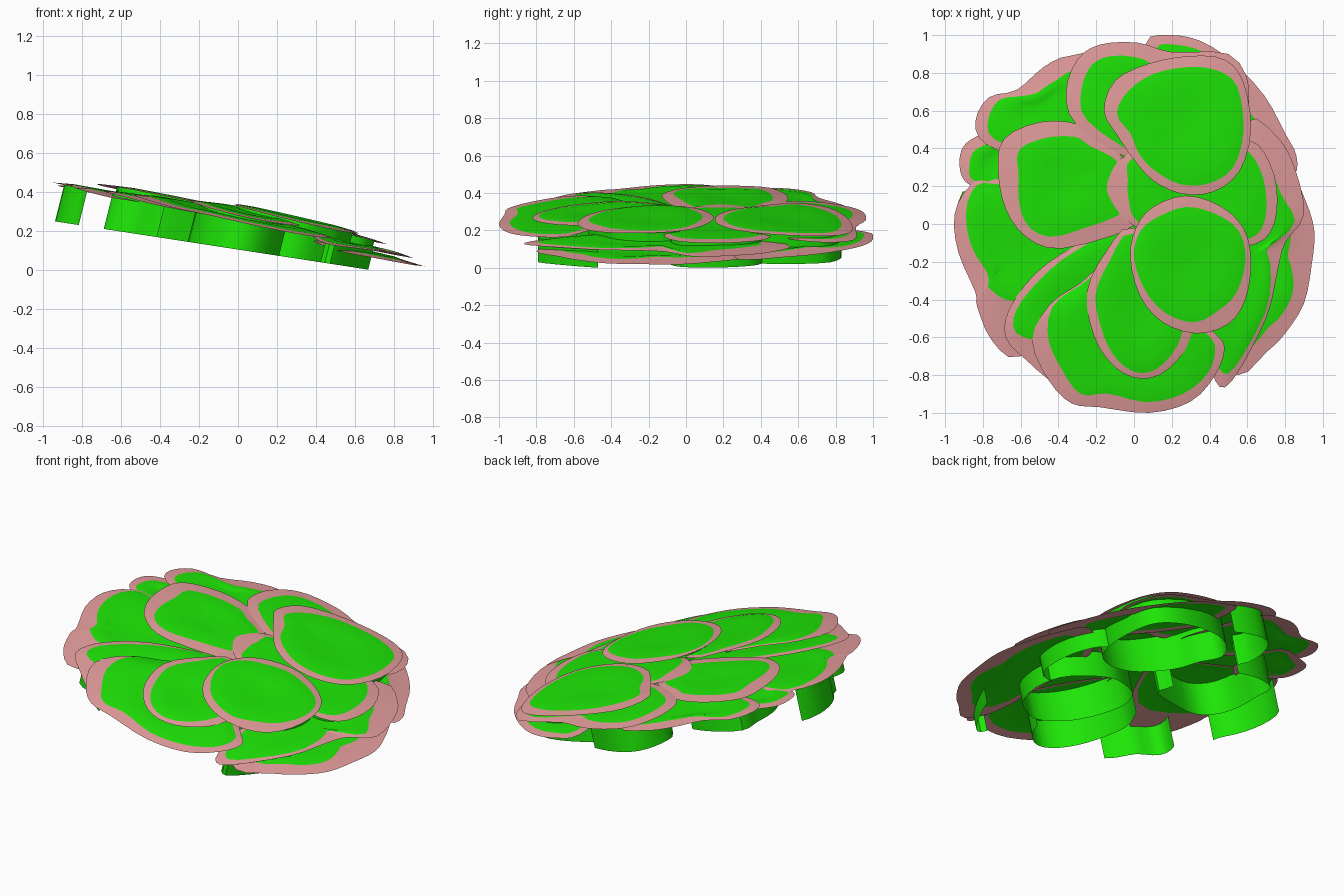
import bpy, bmesh, math
from mathutils import Vector

if "Cube" in bpy.data.objects:
    bpy.data.objects.remove(bpy.data.objects["Cube"])


def material(name, rgb):
    m = bpy.data.materials.new(name)
    m.diffuse_color = (*rgb, 1)
    m.use_nodes = True
    m.node_tree.nodes["Principled BSDF"].inputs["Base Color"].default_value = m.diffuse_color
    return m


PINK = material("pink_rim", (0.79, 0.34, 0.34))
GREEN = material("leaf_green", (0.013, 0.8, 0.002))


def height(x, y):
    """Tilted, gently domed surface shared by all the leaves."""
    return 0.335 - 0.215 * x - 0.025 * x * x - 0.05 * y * y


def smooth_loop(pts, n=3):
    """Closed Catmull-Rom curve through (x, y, rim width) points."""
    out, k = [], len(pts)
    for i in range(k):
        a, b, c, d = (Vector(pts[(i + j) % k]) for j in (-1, 0, 1, 2))
        for s in range(n):
            t = s / n
            out.append(0.5 * (2 * b + (c - a) * t + (2 * a - 5 * b + 4 * c - d) * t * t
                              + (3 * b - a - 3 * c + d) * t ** 3))
    return out


def petal(name, level, pts, skirt=None):
    """Green leaf with a pink rim; skirt = (first, last) outline point with a hanging wall."""
    n = 3
    loop = smooth_loop(pts, n)
    cx = sum(p.x for p in loop) / len(loop)
    cy = sum(p.y for p in loop) / len(loop)
    bm = bmesh.new()

    def ring(scale, lift, inset):
        vs = []
        for p in loop:
            dx, dy = p.x - cx, p.y - cy
            r = math.hypot(dx, dy)
            f = scale * max(0.1, 1 - max(p.z, 0.005) / r) if inset else scale
            x, y = cx + dx * f, cy + dy * f
            vs.append(bm.verts.new((x, y, height(x, y) + level + lift)))
        return vs

    rings = [ring(1, 0, False), ring(1, 0.006, True), ring(0.75, 0.010, True),
             ring(0.45, 0.005, True), ring(0.2, 0.0, True)]
    k = len(loop)
    for r in range(4):
        for i in range(k):
            j = (i + 1) % k
            f = bm.faces.new((rings[r][i], rings[r][j], rings[r + 1][j], rings[r + 1][i]))
            f.material_index = 0 if r == 0 else 1
    f = bm.faces.new(rings[4])
    f.material_index = 1
    bmesh.ops.recalc_face_normals(bm, faces=bm.faces)
    if sum(f.normal.z for f in bm.faces) < 0:
        bmesh.ops.reverse_faces(bm, faces=bm.faces)
    # hanging wall, cut off along one sloping plane, with its own top edge
    if skirt:
        cols = {}

        def column(i):
            if i not in cols:
                c = rings[1][i].co
                t = max(0.01, (c.z - 0.107 + 0.154 * c.x) / 1.0385)
                cols[i] = (bm.verts.new(c), bm.verts.new((c.x - 0.25 * t, c.y, c.z - t)))
            return cols[i]

        for s in range(skirt[0] * n, skirt[1] * n):
            (a, b), (c, d) = column(s % k), column((s + 1) % k)
            f = bm.faces.new((a, c, d, b))
            f.material_index = 1
            f.normal_update()
            mid = f.calc_center_median()
            if f.normal.x * (mid.x - cx) + f.normal.y * (mid.y - cy) < 0:
                f.normal_flip()
    me = bpy.data.meshes.new(name)
    bm.to_mesh(me)
    bm.free()
    me.materials.append(PINK)
    me.materials.append(GREEN)
    ob = bpy.data.objects.new(name, me)
    bpy.context.collection.objects.link(ob)
    bpy.context.view_layer.objects.active = ob
    ob.select_set(True)
    bpy.ops.object.shade_smooth_by_angle(angle=math.radians(35))
    ob.select_set(False)


# top pair of round leaves
petal("upper_right_leaf", 0.0, [
    (0, .34, .04), (-.09, .47, .07), (-.16, .6, .07), (-.1, .76, .09), (.08, .85, .06),
    (.3, .89, .06), (.48, .87, .07), (.58, .75, .04), (.62, .5, .04), (.56, .28, .04),
    (.42, .17, .05), (.25, .16, .05), (.1, .23, .05)], (0, 13))
petal("lower_right_leaf", 0.0, [
    (-.02, -.18, .02), (.01, -.02, .03), (.1, .09, .06), (.27, .15, .06), (.45, .1, .05),
    (.58, -.02, .03), (.62, -.2, .03), (.59, -.4, .06), (.5, -.53, .09), (.33, -.58, .06),
    (.15, -.52, .05), (.03, -.38, .04)], (0, 12))

# second layer
petal("right_middle_leaf", -0.02, [
    (0, -.01, .03), (-.13, .14, .1), (-.13, .25, .1), (-.03, .37, .03), (.3, .42, .03),
    (.6, .45, .06), (.72, .32, .06), (.76, .13, .06), (.72, -.05, .05), (.58, -.12, .04),
    (.3, -.1, .04)], (5, 9))
petal("left_middle_leaf", -0.03, [
    (-.04, .33, .04), (-.2, .45, .05), (-.3, .53, .07), (-.5, .54, .09), (-.69, .45, .1),
    (-.72, .28, .11), (-.68, .08, .08), (-.57, -.07, .05), (-.38, -.13, .07),
    (0, -.01, .1), (-.04, .15, .06)], (2, 10))
petal("lower_middle_leaf", -0.02, [
    (0, -.02, .03), (-.15, -.15, .05), (-.25, -.36, .05), (-.21, -.6, .05), (-.1, -.76, .04),
    (.04, -.82, .03), (.18, -.77, .04), (.3, -.6, .05), (.3, -.3, .04)], (1, 7))
petal("upper_middle_leaf", -0.028, [
    (.02, .33, .04), (-.3, .52, .06), (-.36, .7, .08), (-.3, .87, .08), (-.18, .95, .09),
    (.02, .96, .09), (.2, .91, .1), (.5, .9, .08), (.61, .72, .04), (.55, .5, .04),
    (.3, .38, .04)], (1, 5))

# third layer
petal("bottom_leaf", -0.036, [
    (-.1, -.18, .03), (-.28, -.31, .01), (-.45, -.43, .02), (-.54, -.62, .09),
    (-.45, -.83, .09), (-.33, -.95, .07), (-.18, -.97, .08), (.08, -1, .06),
    (.3, -.94, .06), (.43, -.8, .04), (.48, -.65, .05), (.4, -.55, .04), (.15, -.3, .04)])
petal("lower_left_leaf", -0.05, [
    (.05, .03, .03), (-.3, -.11, .03), (-.52, -.26, .04), (-.66, -.45, .04),
    (-.68, -.6, .06), (-.57, -.72, .12), (-.38, -.85, .1), (-.1, -.75, .05), (-.02, -.3, .04)],
    (3, 6))
petal("right_side_leaf", -0.058, [
    (.3, .1, .04), (.58, .54, .14), (.75, .47, .18), (.85, .3, .16), (.9, .05, .06),
    (.8, -.1, .09), (.76, -.25, .05), (.7, -.5, .03), (.52, -.83, .07), (.43, -.83, .07),
    (.38, -.55, .04)], (7, 9))

# outer bottom layer
petal("upper_left_leaf", -0.055, [
    (-.0, .28, .04), (-.15, .85, .08), (-.34, .89, .15), (-.48, .83, .12), (-.62, .71, .05),
    (-.77, .67, .06), (-.84, .54, .07), (-.78, .42, .05), (-.5, .33, .04)])
petal("far_left_leaf", -0.072, [
    (-.5, .3, .04), (-.6, .55, .05), (-.82, .47, .06), (-.91, .4, .06), (-.92, .28, .05),
    (-.86, .2, .03), (-.65, .12, .04)])
petal("left_side_leaf", -0.066, [
    (-.1, .1, .04), (-.72, .24, .03), (-.87, .2, .03), (-.95, .05, .09), (-.93, -.15, .1),
    (-.84, -.36, .1), (-.83, -.44, .12), (-.75, -.62, .24), (-.6, -.7, .3),
    (-.3, -.4, .05)], (2, 5))
petal("back_right_leaf", -0.078, [
    (.1, .6, .04), (.06, .95, .06), (.18, 1, .07), (.35, .97, .07), (.52, .86, .06),
    (.69, .68, .14), (.8, .48, .2), (.86, .36, .22), (.83, .26, .2), (.55, .3, .05)])
petal("far_right_leaf", -0.085, [
    (.4, .1, .04), (.68, .42, .14), (.82, .3, .15), (.91, .12, .17), (.955, -.04, .18),
    (.94, -.22, .11), (.9, -.42, .09), (.8, -.58, .1), (.7, -.68, .13), (.55, -.8, .14),
    (.4, -.6, .05)])

# stand the whole flower on the ground
low = min((v.co.z for o in bpy.data.objects for v in o.data.vertices))
for o in bpy.data.objects:
    for v in o.data.vertices:
        v.co.z -= low
